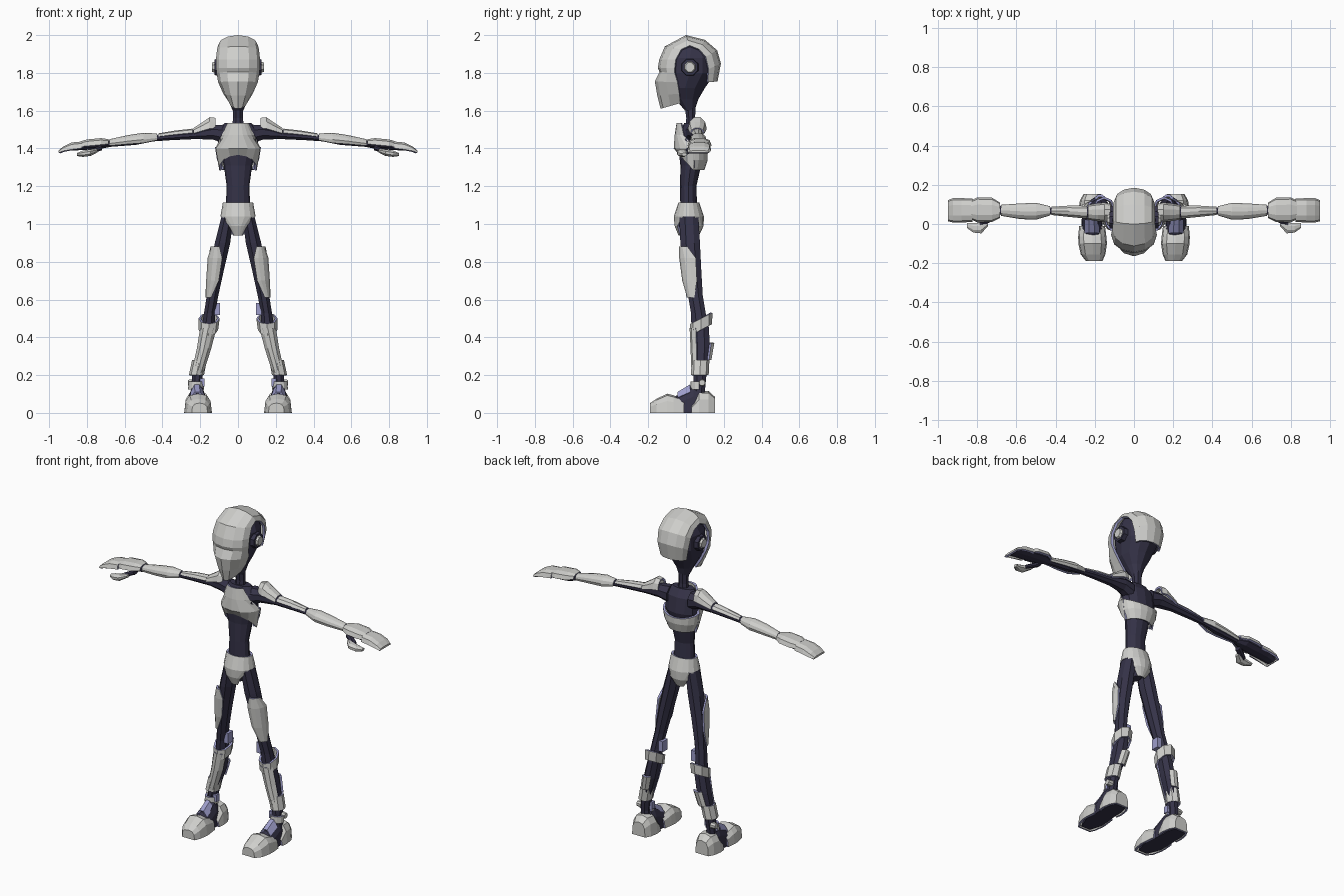
import bpy, bmesh
from math import sin, cos, radians, copysign
from mathutils import Vector


def material(name, col):
    m = bpy.data.materials.new(name)
    m.diffuse_color = (*col, 1)
    return m


LIGHT = material("pale grey armour", (0.62, 0.62, 0.60))
DARK = material("dark navy body", (0.036, 0.033, 0.065))
RIM = material("lavender edge", (0.34, 0.34, 0.60))


def skin(name, rows, mats, closed=False, caps=(), thick=0, mirror=True):
    """Join rows of points into a surface; thick turns it into a plate with coloured rim."""
    bm = bmesh.new()
    vs = [[bm.verts.new(p) for p in r] for r in rows]
    mids = [sum((Vector(p) for p in r), Vector()) / len(r) for r in rows]
    quads = []
    for i in range(len(rows) - 1):
        n = len(rows[i])
        for j in range(n if closed else n - 1):
            k = (j + 1) % n
            f = bm.faces.new((vs[i][j], vs[i][k], vs[i + 1][k], vs[i + 1][j]))
            quads.append((f, (mids[i] + mids[i + 1]) / 2))
    for c in caps:
        bm.faces.new(vs[c])
    bmesh.ops.recalc_face_normals(bm, faces=bm.faces[:])
    bm.normal_update()
    if sum((f.calc_center_median() - m).dot(f.normal) * f.calc_area() for f, m in quads) < 0:
        bmesh.ops.reverse_faces(bm, faces=bm.faces[:])
    me = bpy.data.meshes.new(name)
    bm.to_mesh(me)
    bm.free()
    for m in mats:
        me.materials.append(m)
    ob = bpy.data.objects.new(name, me)
    bpy.context.collection.objects.link(ob)
    if mirror:
        ob.modifiers.new("mirror", 'MIRROR')
    if thick:
        s = ob.modifiers.new("thickness", 'SOLIDIFY')
        s.thickness, s.offset, s.material_offset_rim = thick, -1, 1
    return ob


def point(axis, r, a, p=1.0, tilt=0):
    """Point on a ring (x, y, z, half width, half depth); angle 0 is front (Z axis) or top."""
    x, y, z, u, v = r[:5]
    s, c = (copysign(abs(t) ** p, t) for t in (sin(radians(a)), cos(radians(a))))
    if axis == 'X':
        return (x, y - u * s, z + v * c)
    if axis == 'Y':
        return (x + u * s, y, z + v * c)
    return (x + u * s, y - v * c, z + tilt * c)


def tube(name, axis, rings, mat=DARK, n=8, a0=22.5, mirror=True):
    rows = [[point(axis, r, a0 + 360 * i / n) for i in range(n)] for r in rings]
    return skin(name, rows, [mat], True, (0, -1), 0, mirror)


def plate(name, axis, rings, a0=-90, a1=90, n=6, mats=(LIGHT, RIM), p=1.0, caps=(), thick=0.012, tilts=None):
    rows = []
    for i, r in enumerate(rings):
        lo, hi = r[5:] if len(r) > 5 else (a0, a1)
        full = hi - lo >= 360
        rows.append([point(axis, r, lo + (hi - lo) * j / n, p, tilts[i] if tilts else 0)
                     for j in range(n if full else n + 1)])
    return skin(name, rows, mats, full, caps, thick)


# Head: shell follows the side outline, each row arcs from outline point to shell edge
outline = [(-.135, 1.61, -.03, 1.64, .045), (-.152, 1.68, -.035, 1.69, .078),
           (-.165, 1.755, -.045, 1.75, .105), (-.140, 1.805, -.06, 1.80, .114),
           (-.149, 1.825, -.06, 1.825, .116), (-.142, 1.87, -.055, 1.87, .117),
           (-.112, 1.94, -.025, 1.925, .111), (.0, 2.0, .02, 1.945, .106),
           (.10, 1.975, .07, 1.925, .106), (.165, 1.92, .105, 1.885, .106),
           (.185, 1.85, .12, 1.82, .10), (.167, 1.755, .115, 1.75, .085)]
shell = [[(w * sin(radians(t)), py + (qy - py) * (1 - cos(radians(t))), pz + (qz - pz) * (1 - cos(radians(t))))
          for t in range(-90, 91, 30)] for py, pz, qy, qz, w in outline]
skin("head_shell", shell, (LIGHT, RIM), thick=0.014, mirror=False)
tube("head_core", 'Z', [(0, .02, 1.60, .028, .025), (0, .005, 1.66, .052, .06), (0, -.005, 1.72, .085, .105),
                        (0, .02, 1.80, .108, .135), (0, .02, 1.88, .11, .135), (0, .03, 1.95, .08, .09)],
     n=12, a0=0, mirror=False)
tube("ear_base", 'X', [(.09, .02, 1.83, .05, .05), (.125, .02, 1.83, .045, .045)])
tube("ear_cap", 'X', [(.12, .02, 1.83, .034, .034), (.137, .02, 1.83, .026, .026)], LIGHT)
tube("neck", 'Z', [(0, .025, 1.50, .036, .032), (0, .025, 1.56, .028, .025), (0, .02, 1.66, .032, .035)], mirror=False)

# Torso
tube("torso_core", 'Z', [(0, .015, 1.06, .066, .045), (0, .012, 1.20, .060, .043), (0, .025, 1.31, .075, .055),
                         (0, .032, 1.40, .104, .072), (0, .03, 1.49, .108, .06), (0, .025, 1.535, .07, .035)],
     n=12, a0=0, mirror=False)
plate("chest_plate", 'Z', [(0, .005, 1.535, .068, .055, 0, 55), (0, .03, 1.47, .098, .09, 0, 62),
                           (0, .03, 1.40, .122, .095, 0, 100), (0, .03, 1.295, .10, .065, 0, 100)],
      n=4, tilts=(0, 0, 0, .07))
plate("back_plate", 'Z', [(0, .03, 1.41, .122, .085), (0, .03, 1.34, .112, .085), (0, .03, 1.287, .085, .068)],
      95, 180, 4, tilts=(.035, 0, 0))

# Pelvis: belt with front and back tongues between the leg openings
tube("pelvis_core", 'Z', [(0, .015, 1.09, .068, .045), (0, .015, 1.03, .078, .066), (0, .015, .95, .025, .04)],
     n=12, a0=0, mirror=False)
plate("belt", 'Z', [(0, .015, 1.115, .080, .055), (0, .015, 1.04, .093, .080)], 0, 180, 8)
plate("pelvis_front", 'Z', [(0, .015, 1.04, .093, .080, 0, 68), (0, .015, .99, .085, .075, 0, 35),
                            (0, .015, .94, .045, .055, 0, 30)], n=3)
plate("pelvis_back", 'Z', [(0, .015, 1.04, .093, .080, 112, 180), (0, .015, .99, .085, .078, 132, 180),
                           (0, .015, .94, .045, .055, 145, 180)], n=3)

# Arms
tube("arm", 'X', [(.07, .04, 1.475, .05, .055), (.13, .05, 1.485, .045, .042), (.22, .06, 1.475, .030, .027),
                  (.36, .065, 1.463, .024, .021), (.45, .067, 1.453, .018, .017), (.54, .067, 1.442, .030, .025),
                  (.69, .07, 1.424, .021, .018)])
plate("shoulder_pad", 'X', [(.12, .06, 1.505, .042, .060), (.15, .06, 1.505, .05, .064),
                            (.185, .06, 1.495, .046, .048), (.235, .06, 1.48, .038, .03)], n=5)
plate("upper_arm_plate", 'X', [(.24, .06, 1.475, .034, .030), (.33, .065, 1.467, .030, .028),
                               (.42, .067, 1.458, .022, .022)], -75, 75, 4)
plate("forearm_plate", 'X', [(.43, .067, 1.455, .024, .024), (.50, .065, 1.447, .043, .036),
                             (.58, .065, 1.439, .040, .032), (.68, .07, 1.426, .028, .023)], -120, 120, 8)
tube("palm", 'X', [(.68, .07, 1.424, .024, .018), (.73, .075, 1.420, .050, .024), (.82, .072, 1.412, .052, .022),
                   (.89, .07, 1.403, .048, .016), (.94, .07, 1.386, .038, .008)])
plate("hand_back", 'X', [(.685, .07, 1.424, .04, .026), (.725, .072, 1.42, .062, .036),
                         (.80, .072, 1.413, .064, .036), (.832, .072, 1.41, .048, .029)], n=5, p=.75)
plate("fingers", 'X', [(.825, .07, 1.402, .060, .036), (.88, .07, 1.395, .062, .038), (.925, .07, 1.387, .062, .024),
                       (.95, .068, 1.378, .054, .012)], n=5, p=.7, caps=(-1,))
tube("thumb_base", 'X', [(.72, .04, 1.405, .025, .016), (.79, .0, 1.378, .02, .012)])
tube("thumb", 'X', [(.745, .005, 1.388, .018, .010), (.78, -.02, 1.378, .030, .019),
                    (.82, -.02, 1.372, .026, .018), (.852, -.008, 1.368, .014, .009)], LIGHT)

# Legs
tube("leg", 'Z', [(.055, .015, 1.04, .035, .055), (.082, .022, .90, .044, .056), (.113, .035, .75, .040, .050),
                  (.135, .05, .62, .033, .042), (.150, .065, .53, .032, .042), (.158, .075, .45, .038, .050),
                  (.178, .08, .35, .040, .050), (.212, .075, .22, .031, .038), (.222, .07, .13, .028, .034),
                  (.220, .06, .05, .035, .04)])
plate("thigh_plate", 'Z', [(.098, .024, .88, .050, .062, 0, 75), (.108, .028, .82, .053, .064, -28, 112),
                           (.123, .038, .70, .046, .058, -28, 110), (.139, .048, .61, .034, .045, 5, 85)], n=5)
plate("knee_cuff", 'Z', [(.153, .08, .50, .056, .060), (.157, .08, .44, .052, .058)], -180, 180, 8, tilts=(-.03, -.03))
tube("knee_bolt", 'X', [(.095, .065, .55, .034, .045), (.125, .065, .55, .034, .045)], RIM, 4, 45)
plate("shin_plate", 'Z', [(.157, .075, .45, .048, .056), (.180, .078, .34, .042, .054), (.215, .075, .21, .035, .046)],
      -65, 65, 4)
plate("shin_cuff", 'Z', [(.204, .077, .28, .039, .047), (.220, .073, .20, .040, .047)], -180, 180, 8)
plate("calf_plate", 'Z', [(.172, .09, .37, .042, .062), (.194, .088, .28, .040, .048)], 135, 225, 3)

# Ankles
plate("ankle_guard", 'Z', [(.222, .07, .165, .040, .045), (.222, .07, .125, .042, .047)], -90, 90, 6)
tube("ankle_bolt", 'X', [(.235, .085, .16, .02, .02), (.266, .085, .16, .016, .016)], LIGHT)
tube("ankle_clip", 'X', [(.178, .06, .16, .022, .03), (.20, .06, .16, .022, .03)], RIM, 4, 45)

# Feet: half-round sections standing on the ground
sole = [(.207, -.17, 0, .03, .03), (.211, -.09, 0, .058, .075), (.214, -.03, 0, .056, .10),
        (.216, .04, 0, .050, .15), (.216, .09, 0, .050, .11), (.216, .14, 0, .038, .07)]
skin("foot_core", [[point('Y', r, a, .8) for a in range(-90, 91, 30)] for r in sole], [DARK], True, (0, -1))
plate("toe_cap", 'Y', [(.203, -.19, 0, .042, .052), (.209, -.155, 0, .063, .075), (.211, -.10, 0, .073, .102),
                       (.213, -.065, 0, .072, .093), (.214, -.01, 0, .066, .070, -90, 90)],
      n=6, p=.7, caps=(0,))
plate("heel_cap", 'Y', [(.214, .03, 0, .066, .045, -90, 90), (.214, .07, 0, .070, .115), (.214, .12, 0, .062, .115),
                        (.214, .153, 0, .044, .085)], n=6, p=.7, caps=(-1,))
plate("foot_tongue", 'Y', [(.215, -.045, 0, .052, .115), (.217, .02, 0, .05, .155)], -45, 45, 3, mats=(RIM, RIM))
